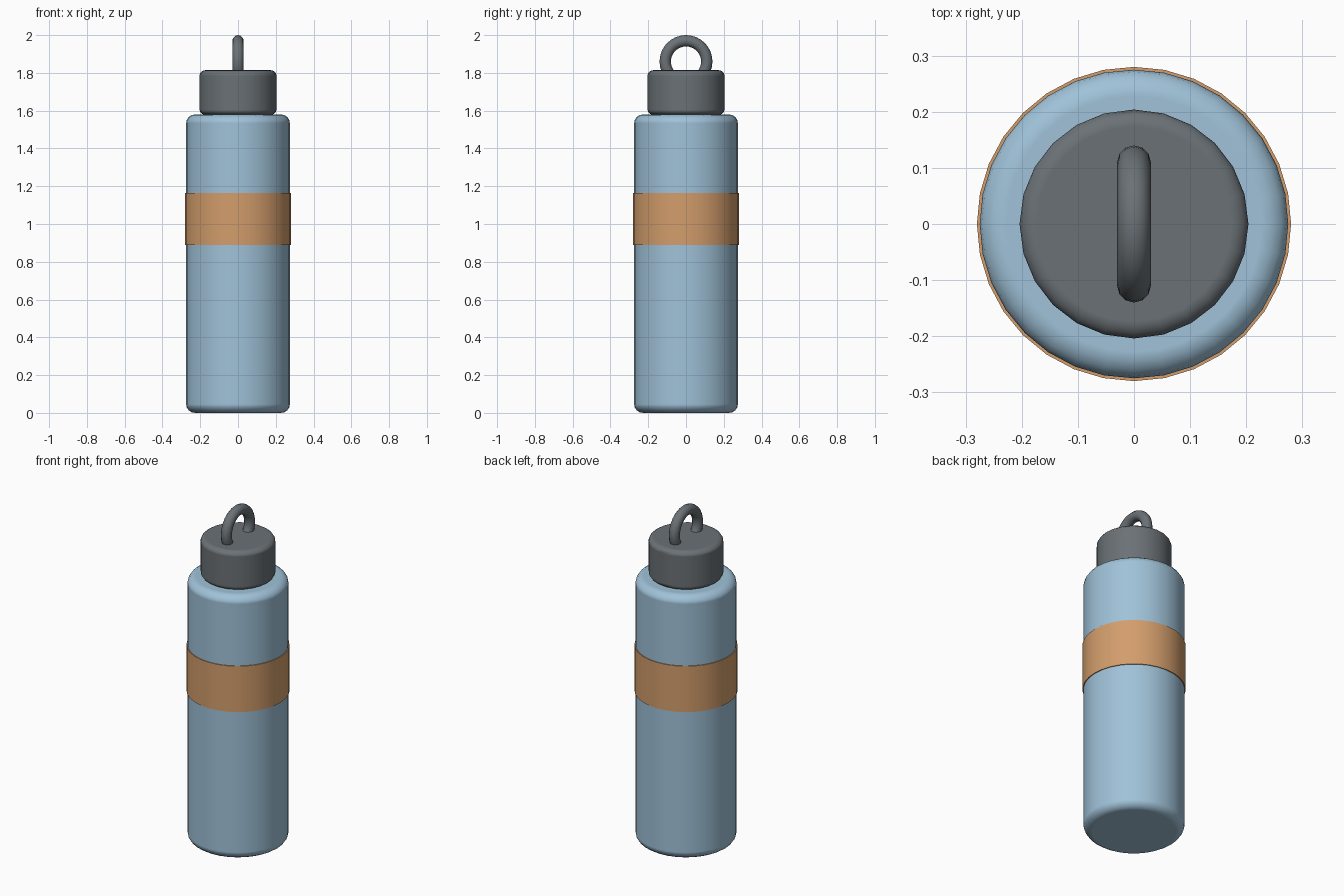
import bpy
import math

if "Cube" in bpy.data.objects:
    bpy.data.objects.remove(bpy.data.objects["Cube"], do_unlink=True)


def material(name, rgb):
    mat = bpy.data.materials.new(name)
    mat.use_nodes = True
    mat.diffuse_color = (*rgb, 1)
    mat.node_tree.nodes["Principled BSDF"].inputs["Base Color"].default_value = (*rgb, 1)
    return mat


def finish(name, mat):
    obj = bpy.context.object
    obj.name = name
    obj.data.materials.append(mat)
    bpy.ops.object.shade_smooth_by_angle(angle=math.radians(35))
    return obj


def cylinder(name, mat, radius, bottom, top, sides, bevel=0):
    bpy.ops.mesh.primitive_cylinder_add(
        vertices=sides, radius=radius, depth=top - bottom,
        location=(0, 0, (bottom + top) / 2))
    obj = finish(name, mat)
    if bevel:
        mod = obj.modifiers.new("rounded_rims", "BEVEL")
        mod.width = bevel
        mod.segments = 4
        mod.limit_method = "ANGLE"
        mod.angle_limit = math.radians(40)
        mod.harden_normals = True
    return obj


blue = material("pale blue", (0.35, 0.54, 0.69))
tan = material("warm tan", (0.65, 0.34, 0.15))
grey = material("dark grey", (0.145, 0.165, 0.18))

# Bottle body, grip band and screw cap
cylinder("bottle_body", blue, 0.275, 0, 1.58, 32, 0.047)
cylinder("grip_band", tan, 0.28, 0.89, 1.165, 32)
cylinder("screw_cap", grey, 0.204, 1.578, 1.814, 24, 0.03)

# Carry loop standing on the cap, partly sunk into it
bpy.ops.mesh.primitive_torus_add(
    major_segments=32, minor_segments=12, major_radius=0.11, minor_radius=0.03,
    location=(0, 0, 1.86), rotation=(0, math.pi / 2, 0))
finish("carry_loop", grey)
